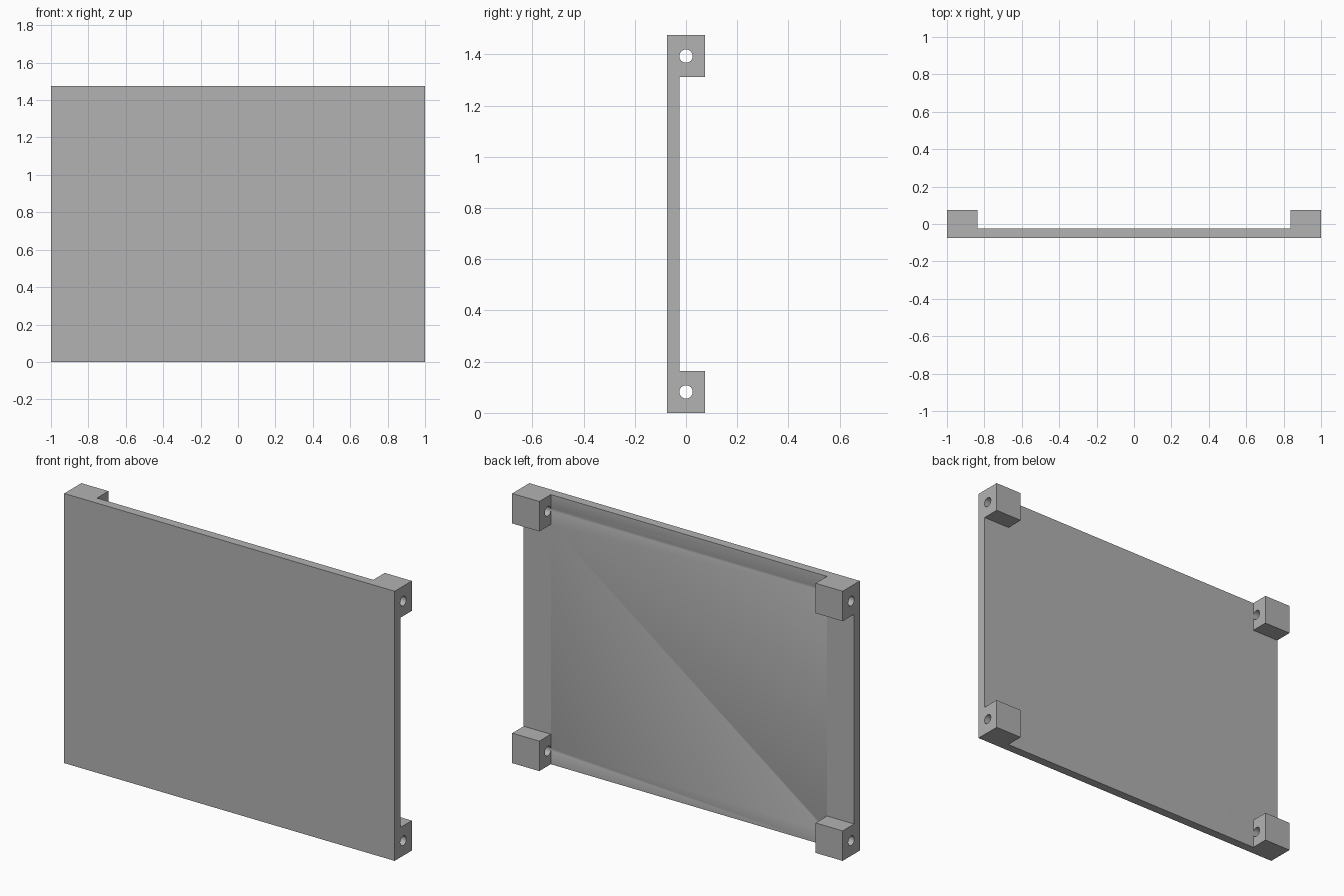
import bpy
import bmesh
from math import radians
from mathutils import Matrix, Vector

cube = bpy.data.objects.get("Cube")
if cube:
    bpy.data.objects.remove(cube, do_unlink=True)

HALF_W, HEIGHT = 1.0, 1.475
FRONT, PANEL_BACK, BLOCK_BACK = -0.074, -0.025, 0.074
BLOCK = 0.164
HOLE_RADIUS = 0.026

grey = bpy.data.materials.new("plain grey")
grey.use_nodes = True
colour = (0.448, 0.448, 0.448, 1)
grey.diffuse_color = colour
grey.node_tree.nodes["Principled BSDF"].inputs["Base Color"].default_value = colour


def make_object(name, bm):
    bmesh.ops.recalc_face_normals(bm, faces=bm.faces)
    mesh = bpy.data.meshes.new(name)
    bm.to_mesh(mesh)
    bm.free()
    mesh.materials.append(grey)
    obj = bpy.data.objects.new(name, mesh)
    bpy.context.collection.objects.link(obj)
    return obj


def extrude_back(bm, faces, depth):
    geom = bmesh.ops.extrude_face_region(bm, geom=faces, use_keep_orig=False)["geom"]
    verts = [g for g in geom if isinstance(g, bmesh.types.BMVert)]
    bmesh.ops.translate(bm, verts=verts, vec=(0, depth, 0))


# Panel: a grid whose corner cells match the mounting blocks
xs = (-HALF_W, -HALF_W + BLOCK, HALF_W - BLOCK, HALF_W)
zs = (0, BLOCK, HEIGHT - BLOCK, HEIGHT)
bm = bmesh.new()
grid = [[bm.verts.new((x, FRONT, z)) for x in xs] for z in zs]
for r in range(3):
    for c in range(3):
        bm.faces.new((grid[r][c], grid[r][c + 1], grid[r + 1][c + 1], grid[r + 1][c]))
front_copy = bmesh.ops.duplicate(bm, geom=bm.faces[:])["geom"]
extrude_back(bm, [g for g in front_copy if isinstance(g, bmesh.types.BMFace)], PANEL_BACK - FRONT)
bmesh.ops.remove_doubles(bm, verts=bm.verts, dist=0.0001)

# Corner blocks: raise the four corner cells on the back
for sx in (-1, 1):
    for top in (False, True):
        corner = []
        for f in bm.faces:
            p = f.calc_center_median()
            on_back = all(abs(v.co.y - PANEL_BACK) < 0.001 for v in f.verts)
            in_column = p.x * sx > HALF_W - BLOCK
            in_row = p.z > HEIGHT - BLOCK if top else p.z < BLOCK
            if on_back and in_column and in_row:
                corner.append(f)
        extrude_back(bm, corner, BLOCK_BACK - PANEL_BACK)
bmesh.ops.dissolve_limit(bm, angle_limit=radians(1), verts=bm.verts, edges=bm.edges)
panel = make_object("mounting_panel", bm)

# Screw holes running sideways through every block
bm = bmesh.new()
for sx in (-1, 1):
    for z in (BLOCK / 2, HEIGHT - BLOCK / 2):
        place = Matrix.Translation(Vector((sx * (HALF_W - BLOCK / 2), 0, z)))
        bmesh.ops.create_cone(bm, cap_ends=True, segments=32, radius1=HOLE_RADIUS,
                              radius2=HOLE_RADIUS, depth=BLOCK + 0.004,
                              matrix=place @ Matrix.Rotation(radians(90), 4, "Y"))
cutter = make_object("hole_cutter", bm)
cutter.hide_render = True

cut = panel.modifiers.new("screw_holes", "BOOLEAN")
cut.operation = "DIFFERENCE"
cut.solver = "EXACT"
cut.object = cutter

bpy.ops.object.select_all(action="DESELECT")
panel.select_set(True)
bpy.context.view_layer.objects.active = panel
bpy.ops.object.modifier_apply(modifier=cut.name)
bpy.data.objects.remove(cutter, do_unlink=True)
bpy.ops.object.shade_smooth_by_angle(angle=radians(30))
